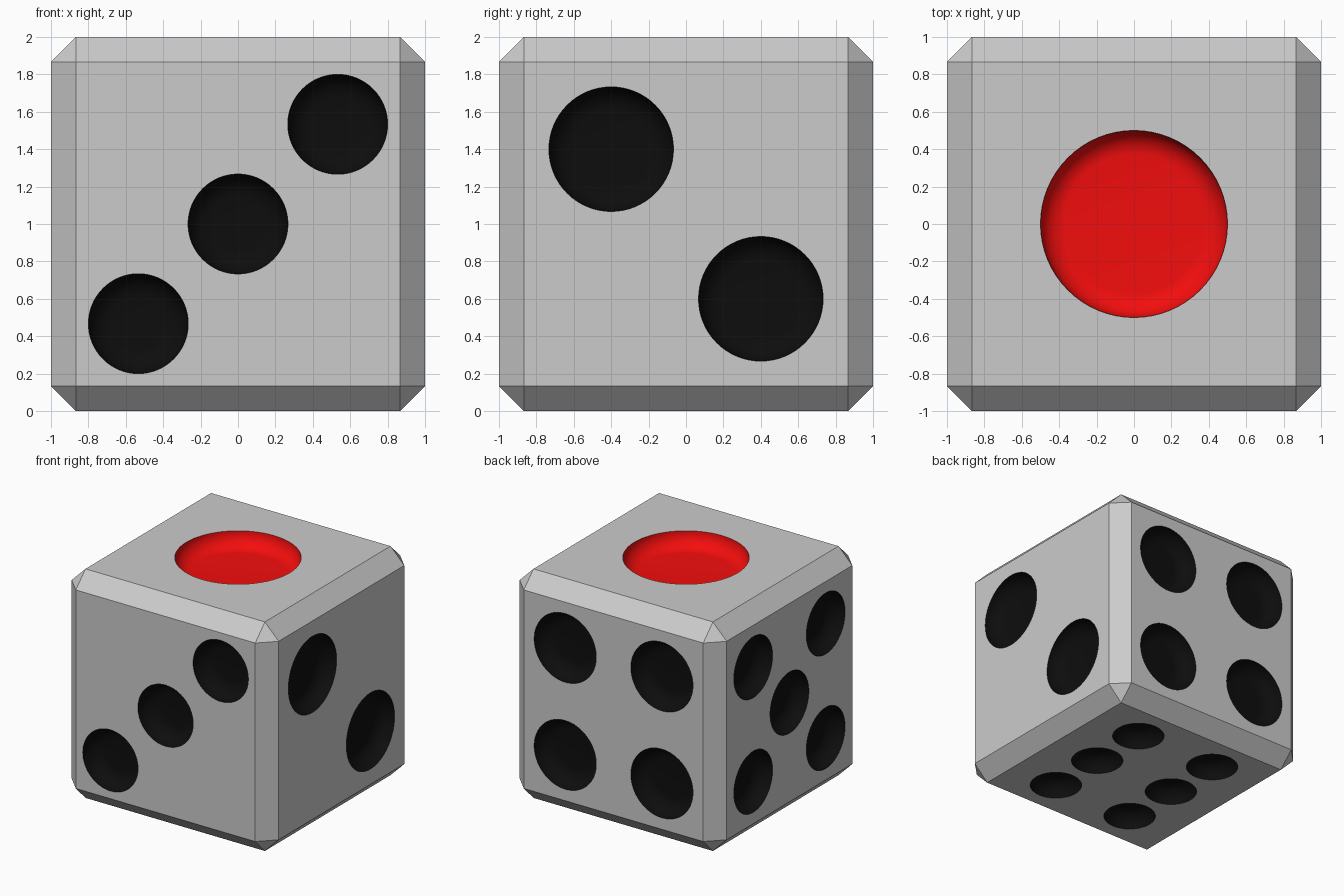
import bpy, bmesh
from math import pi, sin, cos
from mathutils import Matrix, Vector

if "Cube" in bpy.data.objects:
    bpy.data.objects.remove(bpy.data.objects["Cube"])

CHAMFER = 0.1333   # edge chamfer
DEPTH = 0.1333     # pip depth
FILLET = 0.13      # rounding between pip wall and floor
SEGMENTS = 64


def colour(name, rgb):
    m = bpy.data.materials.new(name)
    m.diffuse_color = (*rgb, 1)
    m.use_nodes = True
    m.node_tree.nodes["Principled BSDF"].inputs["Base Color"].default_value = m.diffuse_color
    return m


SLOTS = [None, colour("black", (0.004, 0.004, 0.004)), colour("red", (0.9, 0.004, 0.004))]


def make_object(name, bm):
    bmesh.ops.recalc_face_normals(bm, faces=bm.faces)
    me = bpy.data.meshes.new(name)
    bm.to_mesh(me)
    bm.free()
    for m in SLOTS:
        me.materials.append(m)
    ob = bpy.data.objects.new(name, me)
    bpy.context.collection.objects.link(ob)
    return ob


def add_pip(bm, frame, u, v, r, slot):
    """Round plug with a filleted floor, sunk into the face given by frame."""
    arc = [(r - FILLET + FILLET * cos(a), FILLET - DEPTH - FILLET * sin(a))
           for a in (i * pi / 20 for i in range(11))]
    rings = []
    for rad, h in [(r, 0.06)] + arc:
        rings.append([bm.verts.new(frame @ Vector((u + rad * cos(t), v + rad * sin(t), h)))
                      for t in (2 * pi * k / SEGMENTS for k in range(SEGMENTS))])
    faces = [bm.faces.new(rings[0]), bm.faces.new(rings[-1])]
    for a, b in zip(rings, rings[1:]):
        for k in range(SEGMENTS):
            n = (k + 1) % SEGMENTS
            faces.append(bm.faces.new((a[k], a[n], b[n], b[k])))
    for f in faces:
        f.material_index = slot


def face_frame(right, up):
    """Frame on a cube face: u along right, v along up, w outwards."""
    r, u = Vector(right), Vector(up)
    n = r.cross(u)
    rot = Matrix((r, u, n)).transposed().to_4x4()
    return Matrix.Translation(n + Vector((0, 0, 1))) @ rot


def square(d):
    return [(x, y) for x in (-d, d) for y in (-d, d)]


# chamfered cube body
bm = bmesh.new()
bmesh.ops.create_cube(bm, size=2, matrix=Matrix.Translation((0, 0, 1)))
bmesh.ops.bevel(bm, geom=bm.edges[:], offset=CHAMFER, segments=1, affect='EDGES')
die = make_object("die", bm)

# pip layout per face: right axis, up axis, radius, slot, centres
Z = (0, 0, 1)
LAYOUT = [
    ((1, 0, 0), (0, 1, 0), 0.5, 2, [(0, 0)]),                                      # top
    ((0, 1, 0), Z, 0.333, 1, [(-0.4, 0.4), (0.4, -0.4)]),                          # right
    ((1, 0, 0), Z, 0.267, 1, [(-0.533, -0.533), (0, 0), (0.533, 0.533)]),          # front
    ((-1, 0, 0), Z, 0.3, 1, square(0.467)),                                        # back
    ((0, -1, 0), Z, 0.267, 1, square(0.5) + [(0, 0)]),                             # left
    ((1, 0, 0), (0, -1, 0), 0.214, 1,
     [(x, y) for x in (-0.4, 0.4) for y in (-0.533, 0, 0.533)]),                   # bottom
]
bm = bmesh.new()
for right, up, r, slot, centres in LAYOUT:
    frame = face_frame(right, up)
    for u, v in centres:
        add_pip(bm, frame, u, v, r, slot)
cutter = make_object("pip_cutter", bm)
cutter.hide_render = True

# sink the pips into the body
mod = die.modifiers.new("pips", 'BOOLEAN')
mod.operation = 'DIFFERENCE'
mod.solver = 'EXACT'
mod.object = cutter
bpy.context.view_layer.objects.active = die
die.select_set(True)
cutter.select_set(False)
bpy.ops.object.modifier_apply(modifier=mod.name)
bpy.data.objects.remove(cutter)

# smooth pip walls, sharp chamfers
bpy.ops.object.shade_smooth_by_angle(angle=pi / 7)
